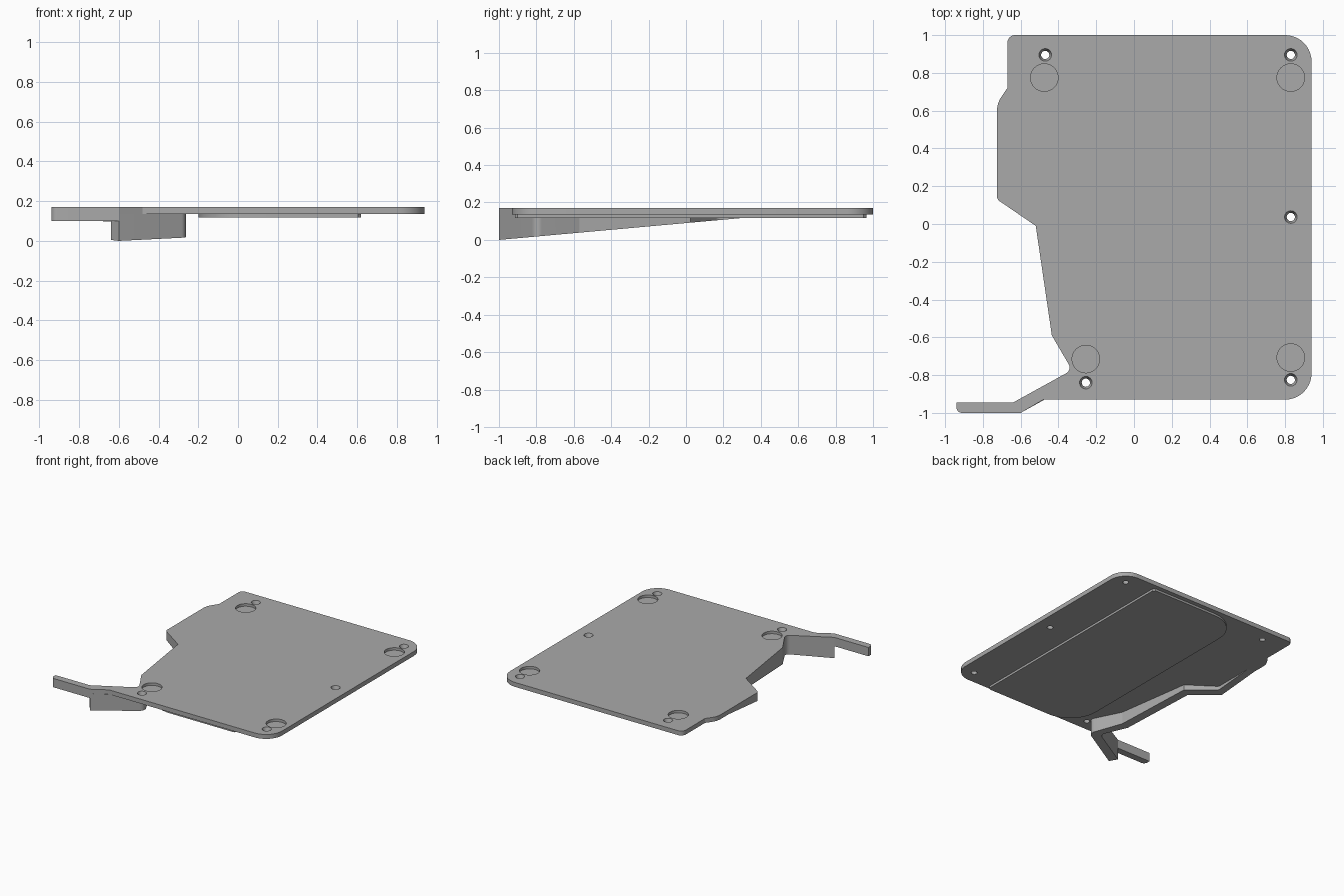
import bpy, bmesh, math
from mathutils import Vector

cube = bpy.data.objects.get("Cube")
if cube:
    bpy.data.objects.remove(cube, do_unlink=True)

TOP, UNDER, PAD, ARM = 0.17, 0.135, 0.118, 0.1

grey = bpy.data.materials.new("plain_grey")
grey.use_nodes = True
grey.diffuse_color = (0.4, 0.4, 0.4, 1)
grey.node_tree.nodes["Principled BSDF"].inputs["Base Color"].default_value = (0.4, 0.4, 0.4, 1)


def rounded(points, steps=10):
    """Turn (x, y[, radius]) corners into an outline with filleted corners."""
    out = []
    for i, p in enumerate(points):
        c = Vector(p[:2])
        if len(p) == 2:
            out.append(c)
            continue
        a = (Vector(points[i - 1][:2]) - c).normalized()
        b = (Vector(points[(i + 1) % len(points)][:2]) - c).normalized()
        half = a.angle(b) / 2
        centre = c + (a + b).normalized() * (p[2] / math.sin(half))
        start = c + a * (p[2] / math.tan(half)) - centre
        end = c + b * (p[2] / math.tan(half)) - centre
        sweep = start.angle(end)
        for k in range(steps + 1):
            t = k / steps
            out.append(centre + (start * math.sin((1 - t) * sweep)
                                 + end * math.sin(t * sweep)) / math.sin(sweep))
    return out


def finish(name, bm):
    bmesh.ops.recalc_face_normals(bm, faces=bm.faces)
    mesh = bpy.data.meshes.new(name)
    bm.to_mesh(mesh)
    bm.free()
    mesh.materials.append(grey)
    obj = bpy.data.objects.new(name, mesh)
    bpy.context.collection.objects.link(obj)
    return obj


def prism(name, outline, bottom, top):
    """Extrude an outline; bottom may be a function of y."""
    bm = bmesh.new()
    low = bottom if callable(bottom) else (lambda y: bottom)
    lower = [bm.verts.new((p.x, p.y, low(p.y))) for p in outline]
    upper = [bm.verts.new((p.x, p.y, top)) for p in outline]
    bm.faces.new(lower)
    bm.faces.new(upper)
    for i in range(len(outline)):
        bm.faces.new((lower[i - 1], lower[i], upper[i], upper[i - 1]))
    return finish(name, bm)


def smooth(obj):
    bpy.ops.object.select_all(action="DESELECT")
    obj.select_set(True)
    bpy.context.view_layer.objects.active = obj
    bpy.ops.object.shade_smooth_by_angle(angle=math.radians(25))


# Main plate with the arm reaching out at its front corner
notch = [(-0.725, 0.13, 0.03), (-0.52, -0.01, 0.01), (-0.435, -0.59, 0.02),
         (-0.328, -0.773, 0.035), (-0.64, -0.945)]
plate = prism("plate", rounded([
    (0.94, -0.93, 0.14), (0.94, 1, 0.14), (-0.67, 1, 0.04), (-0.67, 0.72),
    (-0.725, 0.64, 0.13), *notch, (-0.94, -0.945), (-0.94, -1, 0.03),
    (-0.6, -1), (-0.48, -0.93)]), UNDER, TOP)

# Cutters: countersunk screw holes and shallow round recesses
bm = bmesh.new()


def cutter(x, y, r_low, r_high, z_low, z_high):
    made = bmesh.ops.create_cone(bm, cap_ends=True, segments=32, radius1=r_low,
                                 radius2=r_high, depth=z_high - z_low)
    bmesh.ops.translate(bm, verts=made["verts"], vec=(x, y, (z_low + z_high) / 2))


for x, y in [(-0.47, 0.895), (0.83, 0.895), (0.83, 0.037), (0.83, -0.825), (-0.255, -0.84)]:
    cutter(x, y, 0.021, 0.034, UNDER - 0.002, TOP + 0.002)
for x, y in [(-0.475, 0.775), (0.83, 0.775), (0.83, -0.707), (-0.255, -0.715)]:
    cutter(x, y, 0.073, 0.073, TOP - 0.02, TOP + 0.05)
holes = finish("hole_cutter", bm)
holes.hide_render = True

bpy.context.view_layer.objects.active = plate
cut = plate.modifiers.new("holes", "BOOLEAN")
cut.operation = "DIFFERENCE"
cut.solver = "EXACT"
cut.object = holes
bpy.ops.object.modifier_apply(modifier=cut.name)
bpy.data.objects.remove(holes, do_unlink=True)

# Tapered rib that follows the plate's edge and slopes up to the rear
rib = prism("tapered_rib", rounded([
    (-0.725, 0.5), *notch, (-0.6, -1), (-0.25, -0.805, 0.04),
    (-0.368, -0.57, 0.02), (-0.455, 0.025), (-0.665, 0.17, 0.03), (-0.665, 0.5)]),
    lambda y: 0.09 * (y + 1), UNDER)

# Lower half of the arm
arm = prism("arm_lower", rounded([
    (-0.6, -1), (-0.64, -0.945), (-0.94, -0.945), (-0.94, -1, 0.03)]), ARM, UNDER)

# Raised pad on the underside
pad = prism("underside_pad", rounded([
    (0.62, -0.9), (0.605, -0.915), (-0.2, -0.915, 0.24), (-0.2, 0.965, 0.24),
    (0.605, 0.965), (0.62, 0.95)]), PAD, UNDER)

for part in (plate, rib, arm, pad):
    smooth(part)
